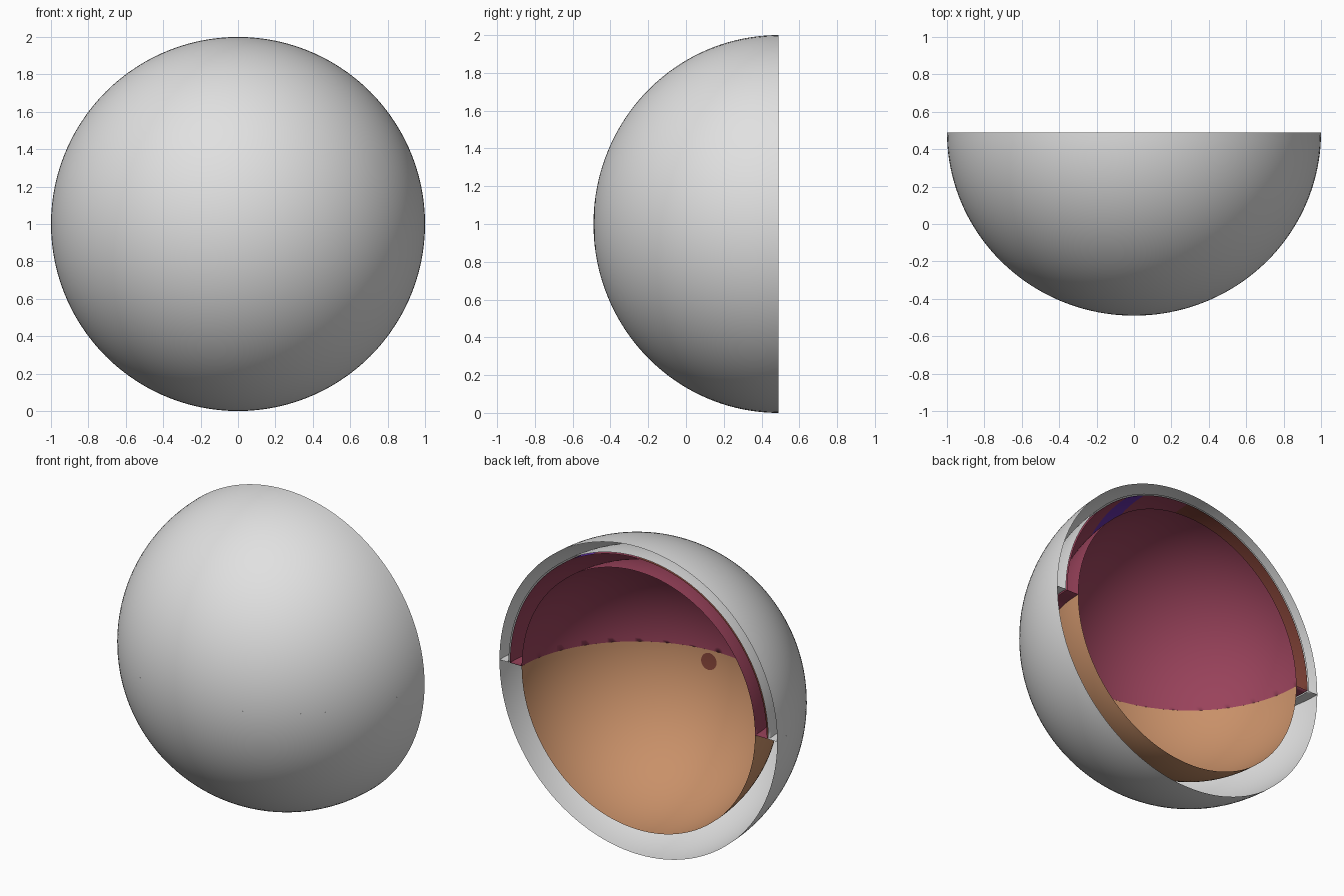
import bpy, bmesh, math
from mathutils import Vector

if "Cube" in bpy.data.objects:
    bpy.data.objects.remove(bpy.data.objects["Cube"])

CENTRE = Vector((0, 0.49, 1.0))   # centre of the cut ball, on its open plane
SQUASH = 0.98                     # depth of the half ball


def material(name, rgb):
    m = bpy.data.materials.new(name)
    m.diffuse_color = (*rgb, 1)
    m.use_nodes = True
    m.node_tree.nodes["Principled BSDF"].inputs["Base Color"].default_value = m.diffuse_color
    return m


WHITE = material("white", (0.75, 0.75, 0.75))
MAROON = material("maroon", (0.32, 0.055, 0.105))
ORANGE = material("orange", (0.58, 0.28, 0.14))
BROWN = material("red_brown", (0.22, 0.055, 0.038))
PURPLE = material("purple", (0.13, 0.03, 0.38))


def ball(r, polar, az):
    """Point on a half ball whose pole faces the front (-y)."""
    return CENTRE + Vector((r * math.sin(polar) * math.cos(az),
                            -SQUASH * r * math.cos(polar),
                            r * math.sin(polar) * math.sin(az)))


def patch(bm, fn, nu, nv):
    """Grid of faces from a function of u, v in 0..1."""
    g = [[bm.verts.new(fn(i / nu, j / nv)) for j in range(nv + 1)]
         for i in range(nu + 1)]
    for i in range(nu):
        for j in range(nv):
            bm.faces.new((g[i][j], g[i + 1][j], g[i + 1][j + 1], g[i][j + 1]))


def sheet(bm, r, a0, a1):
    """Part of a half ball between two azimuths (degrees)."""
    a, b = math.radians(a0), math.radians(a1)
    patch(bm, lambda u, v: ball(r, u * math.pi / 2, a + (b - a) * v),
          40, int((a1 - a0) / 3))


def floor(bm, r0, r1):
    """Half ring closing a layer at mid height."""
    patch(bm, lambda u, v: CENTRE + Vector((
        (r0 + (r1 - r0) * u) * math.cos(math.pi * v),
        -SQUASH * (r0 + (r1 - r0) * u) * math.sin(math.pi * v), 0)), 1, 64)


def finish(bm, name, mats, rule=None):
    bmesh.ops.remove_doubles(bm, verts=bm.verts, dist=1e-4)
    bmesh.ops.recalc_face_normals(bm, faces=bm.faces)
    if rule:
        for f in bm.faces:
            f.material_index = rule(f.calc_center_median() - CENTRE)
    me = bpy.data.meshes.new(name)
    bm.to_mesh(me)
    bm.free()
    for m in mats:
        me.materials.append(m)
    ob = bpy.data.objects.new(name, me)
    bpy.context.collection.objects.link(ob)
    bpy.ops.object.select_all(action='DESELECT')
    ob.select_set(True)
    bpy.context.view_layer.objects.active = ob
    bpy.ops.object.shade_smooth_by_angle(angle=math.radians(35))
    return ob


# outer shell: full half ball, with a hollow second wall in the upper half
bm = bmesh.new()
sheet(bm, 1.0, 0, 360)
finish(bm, "outer_shell", [WHITE])
bm = bmesh.new()
sheet(bm, 0.935, 0, 180)
floor(bm, 0.935, 1.0)
finish(bm, "outer_shell_lining", [WHITE])


# middle layer, upper half only, with vessel colouring on its outer wall
def vessels(p):
    if p.length < 0.88 or p.z < 0.01:
        return 0
    if p.x < 0:
        return 1
    az = math.degrees(math.atan2(p.z, p.x))
    streak = math.sin(math.radians(az * 18)) > 0.3
    return 2 if 50 < az < 75 and p.y > -0.5 and streak else 0


bm = bmesh.new()
sheet(bm, 0.925, 0, 180)
sheet(bm, 0.84, 0, 180)
floor(bm, 0.84, 0.925)
finish(bm, "middle_layer", [MAROON, BROWN, PURPLE], vessels)

# inner lining, lower half only
bm = bmesh.new()
sheet(bm, 0.84, 180, 360)
finish(bm, "inner_lining", [ORANGE])


# small round spot on the lining near the pole
def spot_point(u, v):
    x = 0.06 + 0.053 * u * math.cos(math.tau * v)
    z = -0.07 + 0.053 * u * math.sin(math.tau * v)
    r = 0.834
    return CENTRE + Vector((x, -SQUASH * math.sqrt(r * r - x * x - z * z), z))


bm = bmesh.new()
patch(bm, spot_point, 3, 32)
finish(bm, "lining_spot", [BROWN])
